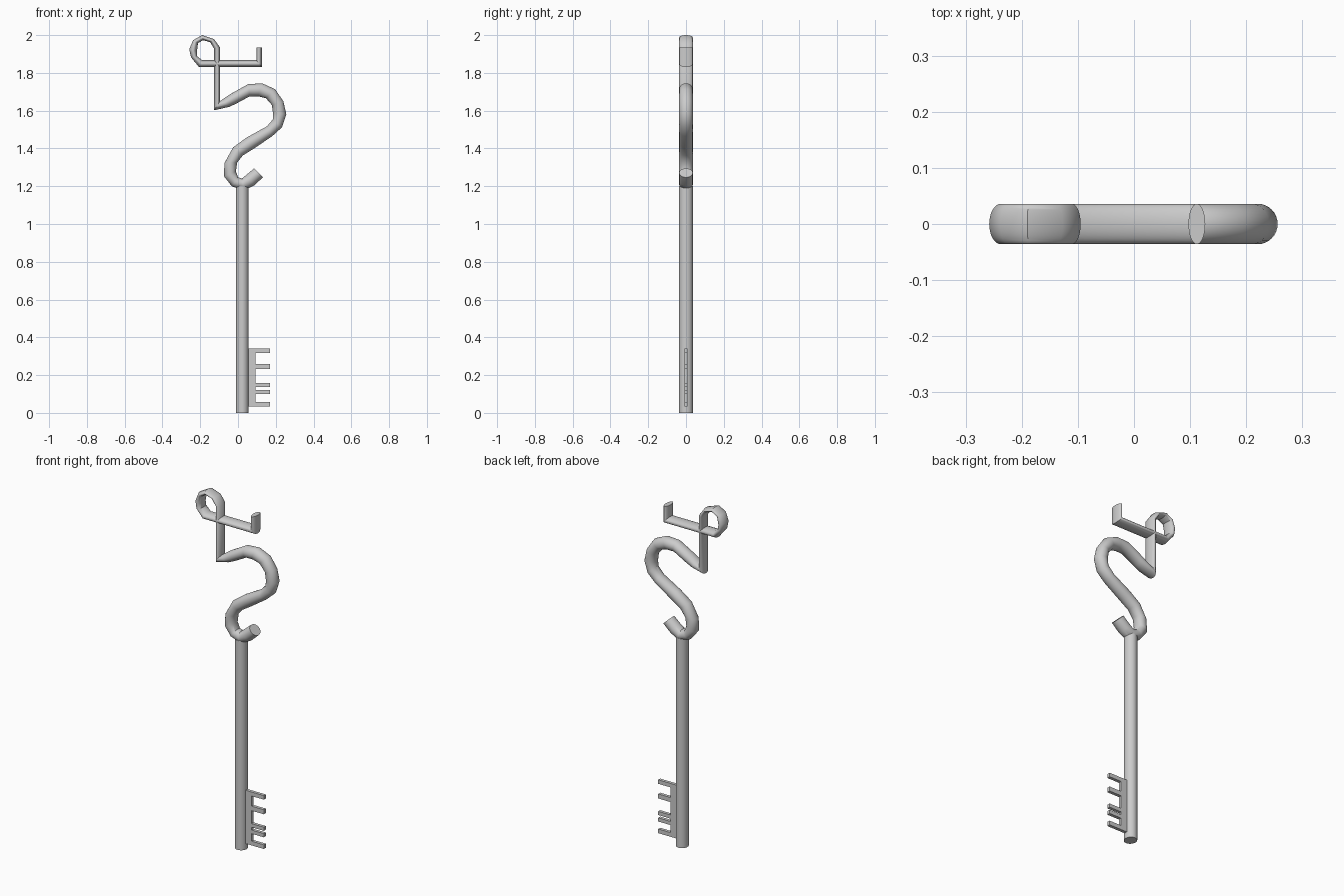
import bpy, bmesh, math

if "Cube" in bpy.data.objects:
    bpy.data.objects.remove(bpy.data.objects["Cube"])

SIDES = 32
HALF_DEPTH = 0.036


def finish(name, bm, angle=40):
    bmesh.ops.recalc_face_normals(bm, faces=bm.faces)
    me = bpy.data.meshes.new(name)
    bm.to_mesh(me)
    bm.free()
    ob = bpy.data.objects.new(name, me)
    bpy.context.collection.objects.link(ob)
    bpy.ops.object.select_all(action='DESELECT')
    ob.select_set(True)
    bpy.context.view_layer.objects.active = ob
    bpy.ops.object.shade_smooth_by_angle(angle=math.radians(angle))
    return ob


def sweep(name, stations):
    """Elliptical tube; each station gives its two edges in the xz plane."""
    bm = bmesh.new()
    rings = []
    for ax, az, bx, bz in stations:
        cx, cz, hx, hz = (ax + bx) / 2, (az + bz) / 2, (ax - bx) / 2, (az - bz) / 2
        ring = []
        for i in range(SIDES):
            t = math.tau * i / SIDES
            c = math.cos(t)
            ring.append(bm.verts.new((cx + hx * c, HALF_DEPTH * math.sin(t), cz + hz * c)))
        rings.append(ring)
    for p, q in zip(rings, rings[1:]):
        for i in range(SIDES):
            j = (i + 1) % SIDES
            bm.faces.new((p[i], p[j], q[j], q[i]))
    bm.faces.new(rings[0])
    bm.faces.new(rings[-1])
    return finish(name, bm)


# Shaft
sweep("shaft", [(0.056, 0, -0.010, 0), (0.056, 1.2, -0.010, 1.2)])

# Curled handle: round S-bend, then flattened stem, loop and crossbar
sweep("handle", [
    (.085, 1.294, .132, 1.247), (.048, 1.263, .085, 1.204),
    (.021, 1.241, .032, 1.178), (0, 1.247, -.032, 1.199),
    (-.011, 1.279, -.074, 1.252), (-.004, 1.326, -.072, 1.322),
    (.026, 1.363, -.026, 1.406), (.085, 1.40, .048, 1.459),
    (.18, 1.464, .153, 1.517), (.233, 1.512, .185, 1.554),
    (.256, 1.581, .185, 1.586), (.240, 1.65, .18, 1.629),
    (.196, 1.714, .148, 1.666), (.127, 1.745, .106, 1.676),
    (.053, 1.74, .062, 1.676), (-.042, 1.687, -.016, 1.634),
    (-.085, 1.658, -.048, 1.620), (-.095, 1.65, -.127, 1.602),
    (-.095, 1.934, -.127, 1.929), (-.127, 1.979, -.148, 1.963),
    (-.19, 2.0, -.185, 1.973), (-.238, 1.973, -.212, 1.958),
    (-.258, 1.926, -.217, 1.915), (-.249, 1.883, -.217, 1.889),
    (-.206, 1.83, -.19, 1.867), (.127, 1.83, .097, 1.867),
    (.127, 1.934, .097, 1.934),
])

# Bit: flat comb profile extruded through y
teeth = [(.034, .058), (.101, .122), (.138, .159), (.233, .259), (.317, .340)]
profile = [(.04, teeth[-1][1]), (.04, teeth[0][0])]
for lo, hi in teeth:
    profile += [(.093, lo), (.170, lo), (.170, hi), (.093, hi)]
profile = profile[:2] + profile[3:-1]  # outermost teeth run straight into the plate
bm = bmesh.new()
face = bm.faces.new([bm.verts.new((x, -0.009, z)) for x, z in profile])
ext = bmesh.ops.extrude_face_region(bm, geom=[face])
bmesh.ops.translate(bm, vec=(0, 0.018, 0),
                    verts=[v for v in ext["geom"] if isinstance(v, bmesh.types.BMVert)])
finish("bit", bm, 20)
